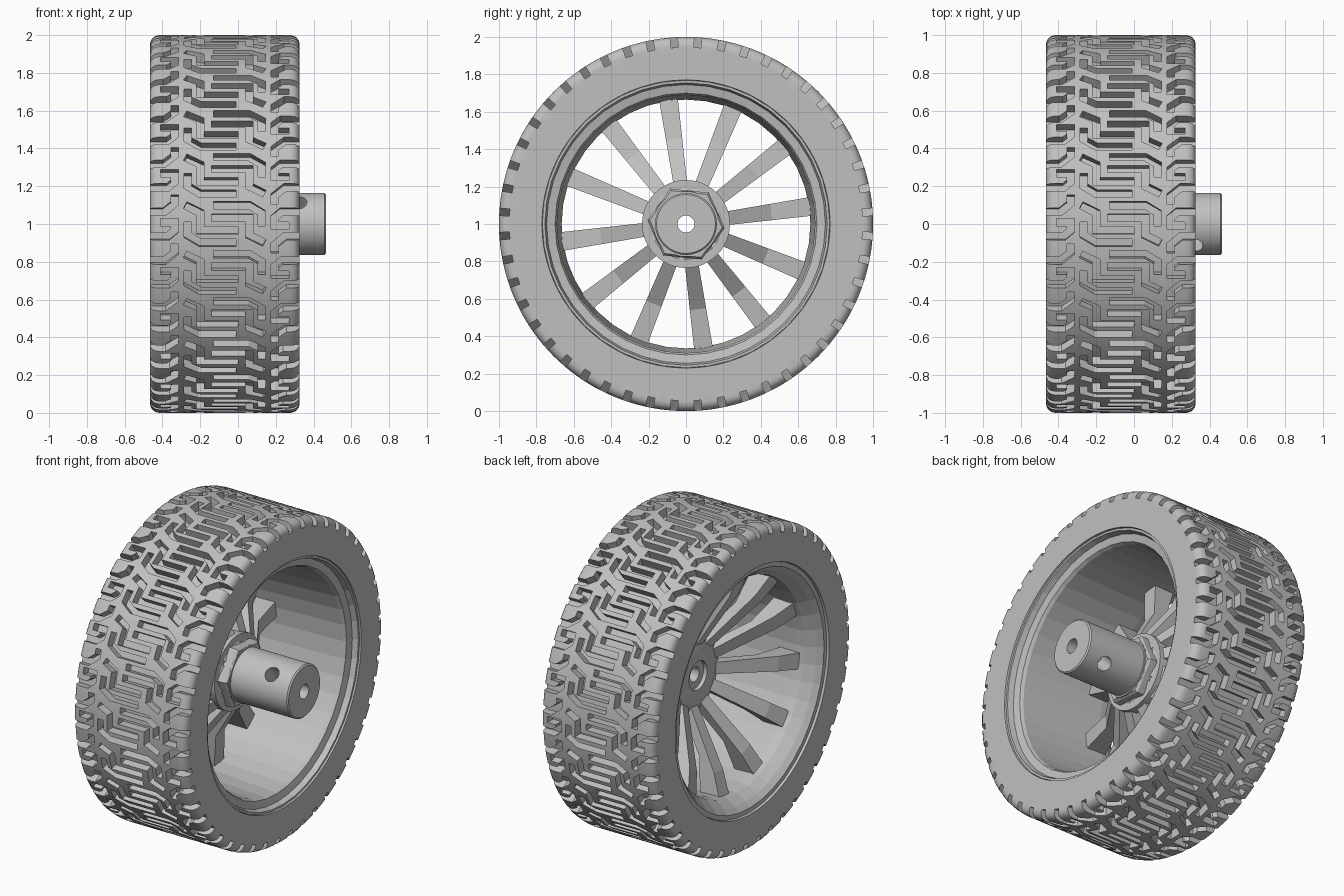
import bpy, bmesh
from math import pi, cos, sin, sqrt, radians
from mathutils import Vector

cube = bpy.data.objects.get("Cube")
if cube:
    bpy.data.objects.remove(cube, do_unlink=True)

grey = bpy.data.materials.new("wheel_grey")
grey.use_nodes = True
grey.diffuse_color = (0.53, 0.53, 0.53, 1)
grey.node_tree.nodes["Principled BSDF"].inputs["Base Color"].default_value = (0.53, 0.53, 0.53, 1)


def on_wheel(x, r, a):
    """Axle along x; angle a runs from +y towards +z."""
    return Vector((x, r * cos(a), 1 + r * sin(a)))


def finish(name, bm, smooth=None, recalc=True):
    if recalc:
        bmesh.ops.recalc_face_normals(bm, faces=bm.faces)
    mesh = bpy.data.meshes.new(name)
    bm.to_mesh(mesh)
    bm.free()
    mesh.materials.append(grey)
    ob = bpy.data.objects.new(name, mesh)
    bpy.context.collection.objects.link(ob)
    if smooth:
        bpy.ops.object.select_all(action='DESELECT')
        ob.select_set(True)
        bpy.context.view_layer.objects.active = ob
        bpy.ops.object.shade_smooth_by_angle(angle=radians(smooth))
    return ob


def lathe(name, profile, segs, closed=True, phase=0.0, smooth=None):
    """Turn a profile of (radius, x) points around the axle."""
    bm = bmesh.new()
    rings = [[bm.verts.new(on_wheel(x, r, phase + 2 * pi * i / segs)) for r, x in profile]
             for i in range(segs)]
    n = len(profile)
    for i in range(segs):
        a, b = rings[i], rings[(i + 1) % segs]
        for j in range(n if closed else n - 1):
            k = (j + 1) % n
            bm.faces.new((a[j], a[k], b[k], b[j]))
    return finish(name, bm, smooth)


def cut(ob, cutter):
    """Subtract the cutter for good and remove it."""
    cutter.hide_render = True
    mod = ob.modifiers.new("cut", 'BOOLEAN')
    mod.operation, mod.solver, mod.object = 'DIFFERENCE', 'EXACT', cutter
    bpy.context.view_layer.update()
    dg = bpy.context.evaluated_depsgraph_get()
    mesh = bpy.data.meshes.new_from_object(ob.evaluated_get(dg))
    ob.modifiers.clear()
    ob.data = mesh
    bpy.data.objects.remove(cutter, do_unlink=True)


# Tread: one flat tile with grooves, wrapped around the wheel
COUNT = 24
PITCH = 2 * pi / COUNT
MID, HALF = -0.07, 0.395
DEPTH, THICK, GROOVE, ROUND = 0.055, 0.1, 0.04, 0.05


def groove(bm, pts, shift):
    """Mitred ribbon prism along a path."""
    pts = [Vector((x, u + shift)) for x, u in pts]
    left, right = [], []
    for i, p in enumerate(pts):
        dirs = []
        if i:
            dirs.append((p - pts[i - 1]).normalized())
        if i < len(pts) - 1:
            dirs.append((pts[i + 1] - p).normalized())
        t = sum(dirs, Vector((0, 0))).normalized()
        side = Vector((-t.y, t.x)) * (GROOVE / 2 / t.dot(dirs[0]))
        left.append(p + side)
        right.append(p - side)
    outline = left + right[::-1]
    low = [bm.verts.new((p.x, p.y, -DEPTH)) for p in outline]
    top = [bm.verts.new((p.x, p.y, 0.05)) for p in outline]
    bm.faces.new(low)
    bm.faces.new(top)
    for i in range(len(low)):
        j = (i + 1) % len(low)
        bm.faces.new((low[i], low[j], top[j], top[i]))


paths = [
    [(-.21, .10), (-.13, .06), (-.13, -.033), (.07, -.033)],      # stepped bar
    [(-.06, .10), (.13, .10), (.195, .06), (.195, -.01)],         # bent bar
    [(.43, .065), (.30, .065), (.265, .035), (.265, -.01), (.34, -.01)],  # edge hook
    [(.43, -.065), (.32, -.065), (.265, -.11), (.265, -.155)],    # edge slot
]
bm = bmesh.new()
for path in paths:
    for sign in (1, -1):
        for shift in (-PITCH, 0, PITCH):
            groove(bm, [(sign * x, sign * u) for x, u in path], shift)
cutter = finish("groove_cutter", bm)

bm = bmesh.new()
bmesh.ops.create_cube(bm, size=1)
for v in bm.verts:
    v.co = (v.co.x * 2 * HALF, v.co.y * PITCH, (v.co.z - 0.5) * THICK)
tile = finish("tread_tile", bm)
cut(tile, cutter)

bm = bmesh.new()
bm.from_mesh(tile.data)
bpy.data.objects.remove(tile, do_unlink=True)
hidden = [f for f in bm.faces if all(v.co.z < -THICK + 1e-4 for v in f.verts)
          or all(v.co.y > PITCH / 2 - 1e-4 for v in f.verts)
          or all(v.co.y < -PITCH / 2 + 1e-4 for v in f.verts)]
bmesh.ops.delete(bm, geom=hidden, context='FACES')
bmesh.ops.triangulate(bm, faces=bm.faces)


def slice_at(co, no):
    bmesh.ops.bisect_plane(bm, geom=bm.verts[:] + bm.edges[:] + bm.faces[:],
                           plane_co=co, plane_no=no, dist=1e-5)


for i in range(1, 6):
    slice_at((0, PITCH * (i / 6 - 0.5), 0), (0, 1, 0))
for d in (0.004, 0.014, 0.028, ROUND):
    for s in (1, -1):
        slice_at((s * (HALF - d), 0, 0), (1, 0, 0))
tile_mesh = bpy.data.meshes.new("tile")
bm.to_mesh(tile_mesh)
bm.free()

bm = bmesh.new()
for k in range(COUNT):
    start = len(bm.verts)
    bm.from_mesh(tile_mesh)
    bm.verts.ensure_lookup_table()
    for v in bm.verts[start:]:
        x, u, h = v.co
        e = max(0, ROUND - (HALF - abs(x)))
        drop = ROUND - sqrt(max(0, ROUND ** 2 - e ** 2))
        r = min(1 + h, 1 - 0.9 * drop)
        v.co = on_wheel(MID + x, r, pi - u - k * PITCH)
bmesh.ops.remove_doubles(bm, verts=bm.verts, dist=1e-4)
bpy.data.meshes.remove(tile_mesh)
finish("tire_tread", bm, smooth=25, recalc=False)

# Sidewalls and rim
for name, x, inner in (("inner_sidewall", .325, .29), ("outer_sidewall", -.465, -.44)):
    lathe(name, [(.9, x), (.77, x), (.765, inner)], 144, closed=False, smooth=30)
lathe("rim", [(.768, .315), (.755, .315), (.745, .28), (.70, .27), (.69, .25), (.665, -.3),
              (.67, -.36), (.71, -.42), (.74, -.45), (.768, -.45), (.80, -.40), (.80, .25)], 40)

# Spokes: dished arms that flatten towards the rim
front = [(.16, -.06), (.53, -.28), (.69, -.34)]
back = [(.69, -.20), (.46, -.17), (.16, .02)]
for k in range(12):
    a = radians(8 + 30 * k)
    tangent = Vector((0, -sin(a), cos(a)))
    bm = bmesh.new()
    sides = [[bm.verts.new(on_wheel(x, r, a) + tangent * s * (.03 + .03 * r))
              for r, x in front + back] for s in (1, -1)]
    for side in sides:
        bm.faces.new((side[0], side[1], side[4], side[5]))
        bm.faces.new((side[1], side[2], side[3], side[4]))
    for i in range(6):
        j = (i + 1) % 6
        bm.faces.new((sides[0][i], sides[0][j], sides[1][j], sides[1][i]))
    finish(f"spoke_{k + 1}", bm)

# Hub, hex nut and axle sleeve
lathe("hub_flange", [(.045, -.06), (.09, -.06), (.09, -.085), (.17, -.085), (.235, -.06),
                     (.235, 0), (.045, 0)], 48, smooth=30)
lathe("hex_nut", [(.1, -.01), (.207, -.01), (.207, .045), (.195, .06), (.1, .06)], 6,
      phase=radians(-6))
lathe("nut_washer_face", [(.1, .05), (.175, .05), (.175, .064), (.1, .064)], 48, smooth=30)
sleeve = lathe("axle_sleeve", [(.045, -.05), (.165, -.05), (.165, .457), (.157, .465), (.045, .465)],
               64, smooth=30)

# Set screw hole across the sleeve
bm = bmesh.new()
bmesh.ops.create_cone(bm, cap_ends=True, segments=24, radius1=.045, radius2=.045, depth=.6)
drill = finish("screw_hole_cutter", bm)
drill.location = (.32, 0, 1)
drill.rotation_euler = (radians(45), 0, 0)
cut(sleeve, drill)
